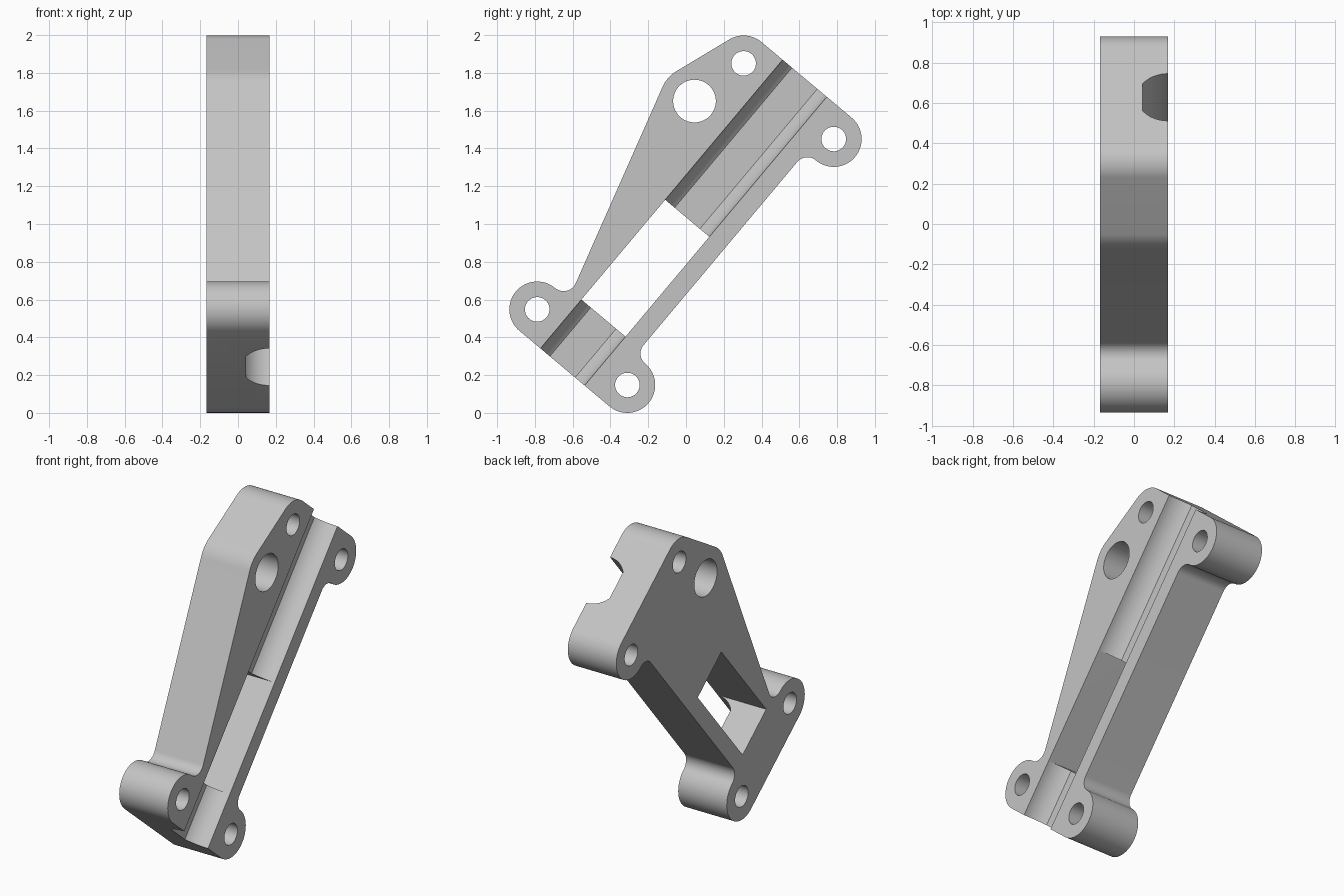
import bpy, bmesh, math
from mathutils import Vector

cube = bpy.data.objects.get("Cube")
if cube:
    bpy.data.objects.remove(cube, do_unlink=True)

HALF = 0.168                     # half thickness of the plate
TILT = math.radians(40)          # lean of the plate in the side plane
LEFT, RIGHT = -0.957, -0.334     # boss columns across the plate
LOW, HIGH = -0.085, 1.615        # boss rows along the plate
BOSS, FILLET, LUG = 0.1475, 0.07, 0.185
LUG_AT = (-1.028, 1.295)
C, S = math.cos(TILT), math.sin(TILT)


def place(across, along, x):
    """Plate coordinates to the leaning world position."""
    return Vector((x, C * across + S * along, C * along - S * across - 0.002))


def arc(centre, r, start, end, steps=20):
    angles = [math.radians(start + (end - start) * i / steps) for i in range(steps + 1)]
    return [(centre[0] + r * math.cos(a), centre[1] + r * math.sin(a)) for a in angles]


def prism(name, start, end):
    """Solid between two matching loops of world points."""
    bm = bmesh.new()
    a = [bm.verts.new(p) for p in start]
    b = [bm.verts.new(p) for p in end]
    bm.faces.new(a)
    bm.faces.new(b)
    for i in range(len(a)):
        j = (i + 1) % len(a)
        bm.faces.new((a[i], a[j], b[j], b[i]))
    bmesh.ops.recalc_face_normals(bm, faces=bm.faces)
    mesh = bpy.data.meshes.new(name)
    bm.to_mesh(mesh)
    bm.free()
    obj = bpy.data.objects.new(name, mesh)
    bpy.context.collection.objects.link(obj)
    return obj


def plate(name, outline, half):
    return prism(name, [place(u, v, -half) for u, v in outline],
                 [place(u, v, half) for u, v in outline])


# Outline: bosses, concave fillets and the lug, counterclockwise
gap = BOSS + FILLET
outline = (arc((RIGHT, LOW), BOSS, 270, 450, 32)
           + arc((RIGHT, LOW + gap), FILLET, 270, 180)[1:]
           + arc((RIGHT, HIGH - gap), FILLET, 180, 90)
           + arc((RIGHT, HIGH), BOSS, -90, 90, 32)[1:]
           + arc((LEFT, HIGH), BOSS, 90, 160.9)
           + arc(LUG_AT, LUG, 160.9, 196)
           + arc((LEFT, LOW + gap), FILLET, 16, -90)
           + arc((LEFT, LOW), BOSS, 90, 270, 32)[1:])
bracket = plate("bracket", outline, HALF)

# Cutters: round holes, rectangular window and flat-bottomed round groove
cutters = [plate("hole_cutter", arc((u, v), 0.065, 0, 352.5, 47), 0.4)
           for u in (LEFT, RIGHT) for v in (LOW, HIGH)]
cutters.append(plate("lug_hole_cutter", arc(LUG_AT, 0.113, 0, 354, 59), 0.4))

mid, radius, depth = -0.6585, 0.1525, 0.125
lo, hi = mid - radius, mid + radius
window = [(lo, 0.105), (hi, 0.105), (hi, 0.795), (lo, 0.795)]
cutters.append(plate("window_cutter", window, 0.4))

sweep = math.degrees(math.asin(depth / radius))
section = (arc((mid, HALF), radius, 180, 180 + sweep, 12)
           + arc((mid, HALF), radius, 360 - sweep, 360, 12)
           + [(hi, 0.4), (lo, 0.4)])
cutters.append(prism("groove_cutter", [place(u, -0.6, x) for u, x in section],
                     [place(u, 2.2, x) for u, x in section]))

for cutter in cutters:
    cutter.hide_render = True
    mod = bracket.modifiers.new(cutter.name, "BOOLEAN")
    mod.operation = "DIFFERENCE"
    mod.solver = "EXACT"
    mod.object = cutter

# Bake the cuts and drop the cutters
bpy.context.view_layer.update()
graph = bpy.context.evaluated_depsgraph_get()
baked = bpy.data.meshes.new_from_object(bracket.evaluated_get(graph))
bracket.modifiers.clear()
bracket.data = baked
for cutter in cutters:
    bpy.data.objects.remove(cutter, do_unlink=True)

# Colour and shading
grey = bpy.data.materials.new("light_grey")
grey.use_nodes = True
colour = (0.55, 0.55, 0.55, 1)
grey.diffuse_color = colour
grey.node_tree.nodes["Principled BSDF"].inputs["Base Color"].default_value = colour
baked.materials.clear()
baked.materials.append(grey)

bpy.ops.object.select_all(action="DESELECT")
bracket.select_set(True)
bpy.context.view_layer.objects.active = bracket
bpy.ops.object.shade_smooth_by_angle(angle=math.radians(30))
